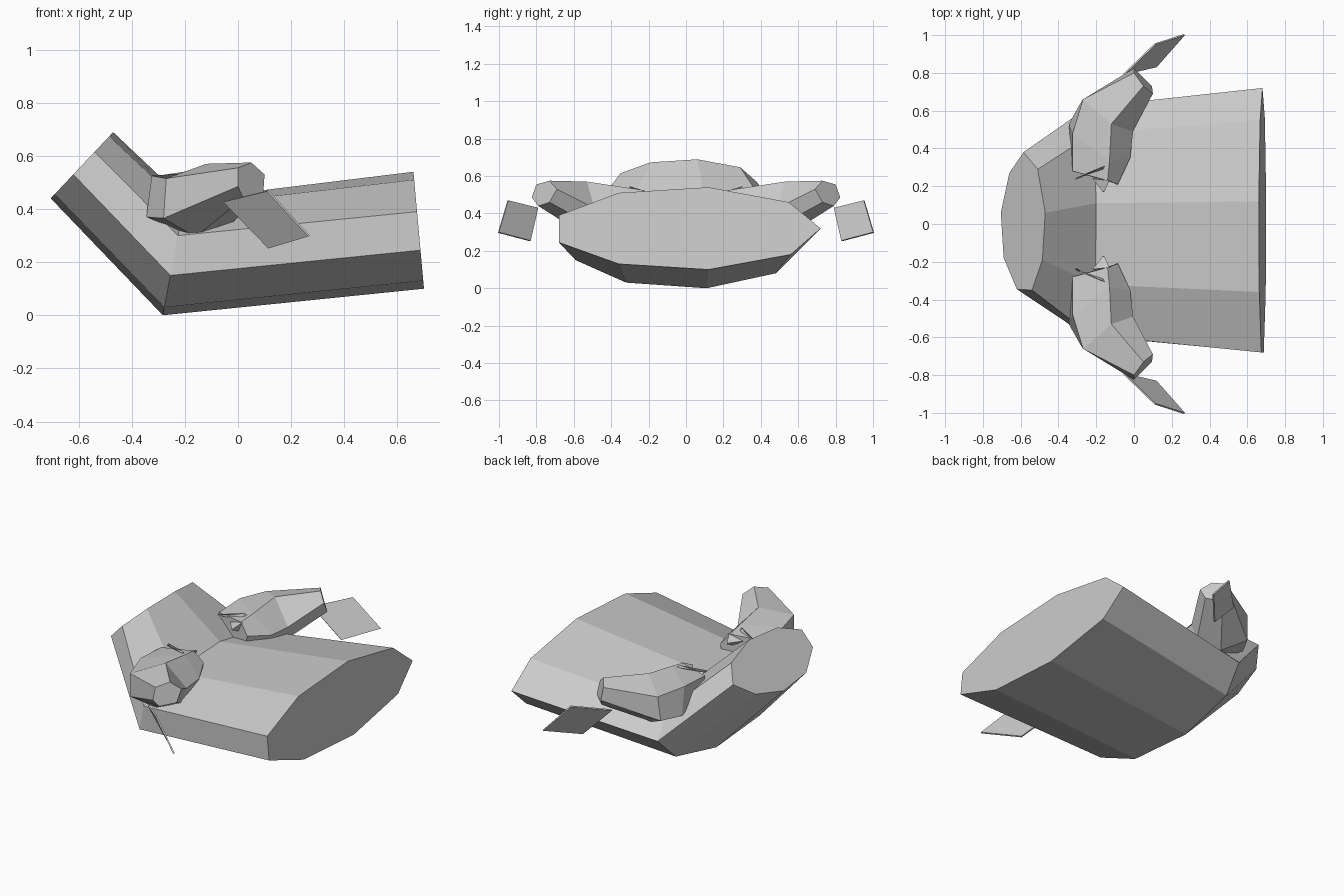
import bpy, bmesh

if "Cube" in bpy.data.objects:
    bpy.data.objects.remove(bpy.data.objects["Cube"])

grey = bpy.data.materials.new("stone grey")
grey.diffuse_color = (0.6, 0.6, 0.6, 1)
grey.use_nodes = True
grey.node_tree.nodes["Principled BSDF"].inputs["Base Color"].default_value = grey.diffuse_color


def loft(name, rings):
    """Closed faceted solid through rings that have equal point counts."""
    bm = bmesh.new()
    loops = [[bm.verts.new(p) for p in ring] for ring in rings]
    n = len(loops[0])
    for a, b in zip(loops, loops[1:]):
        for i in range(n):
            j = (i + 1) % n
            bm.faces.new((a[i], a[j], b[j], b[i]))
    bm.faces.new(loops[0][::-1])
    bm.faces.new(loops[-1])
    bmesh.ops.recalc_face_normals(bm, faces=bm.faces)
    mesh = bpy.data.meshes.new(name)
    bm.to_mesh(mesh)
    bm.free()
    mesh.materials.append(grey)
    obj = bpy.data.objects.new(name, mesh)
    bpy.context.collection.objects.link(obj)
    return obj


def mirrored(obj):
    mod = obj.modifiers.new("mirror", 'MIRROR')
    mod.use_axis = (False, True, False)
    mod.use_mirror_merge = False
    return obj


# Bent nine-sided trunk: each ring lies in a slanted plane
right_yz = [(-.68, .245), (-.68, .39), (-.36, .51), (.12, .54), (.55, .46),
            (.72, .32), (.56, .18), (.12, .10), (-.36, .13)]
bend_yz = [(-.59, .15), (-.59, .30), (-.32, .41), (.11, .435), (.48, .36),
           (.62, .22), (.48, .08), (.11, 0), (-.32, .03)]
left_xy = [(-.62, -.345), (-.54, -.35), (-.485, -.19), (-.47, .06), (-.51, .29),
           (-.585, .38), (-.66, .27), (-.705, .06), (-.69, -.18)]
loft("bent_trunk", [
    [(.70 - .09 * (z - .10), y, z) for y, z in right_yz],
    [(-.283 + .19 * z, y, z) for y, z in bend_yz],
    [(x, y, .44 + (x + .705) * 1.06) for x, y in left_xy]])

# Six-sided side limb, from the inner end out to the hexagonal stub
mirrored(loft("side_limb", [
    [(-.325, -.28, .515), (-.32, -.28, .43), (-.20, -.25, .36),
     (-.10, -.21, .38), (-.085, -.21, .46), (-.14, -.23, .525)],
    [(-.325, -.48, .525), (-.345, -.53, .37), (-.17, -.36, .30),
     (-.04, -.34, .34), (-.02, -.35, .43), (-.13, -.33, .54)],
    [(-.27, -.66, .515), (-.28, -.645, .365), (-.16, -.56, .295),
     (-.03, -.51, .34), (-.005, -.49, .43), (-.12, -.53, .57)],
    [(0, -.80, .555), (0, -.825, .485), (.02, -.79, .44),
     (.095, -.73, .46), (.10, -.69, .53), (.05, -.73, .575)]]))

# Small pointed slivers on the inner end of the limb
mirrored(loft("long_sliver", [
    [(-.31, -.24, .52), (-.305, -.245, .515), (-.305, -.235, .525)],
    [(-.15, -.31, .53), (-.155, -.28, .51), (-.17, -.30, .545)]]))
mirrored(loft("short_sliver", [
    [(-.165, -.17, .50), (-.16, -.17, .49), (-.155, -.175, .50)],
    [(-.22, -.24, .50), (-.16, -.24, .46), (-.13, -.23, .525)]]))

# Diamond fin trailing from the outer end of the limb
fin = [(-.05, -.79, .43), (.115, -.95, .47), (.27, -1.0, .30), (.12, -.83, .255)]
t = .006
mirrored(loft("tail_fin", [
    [(x - t, y - t * .9, z - t * .6) for x, y, z in fin],
    [(x, y, z) for x, y, z in fin]]))
